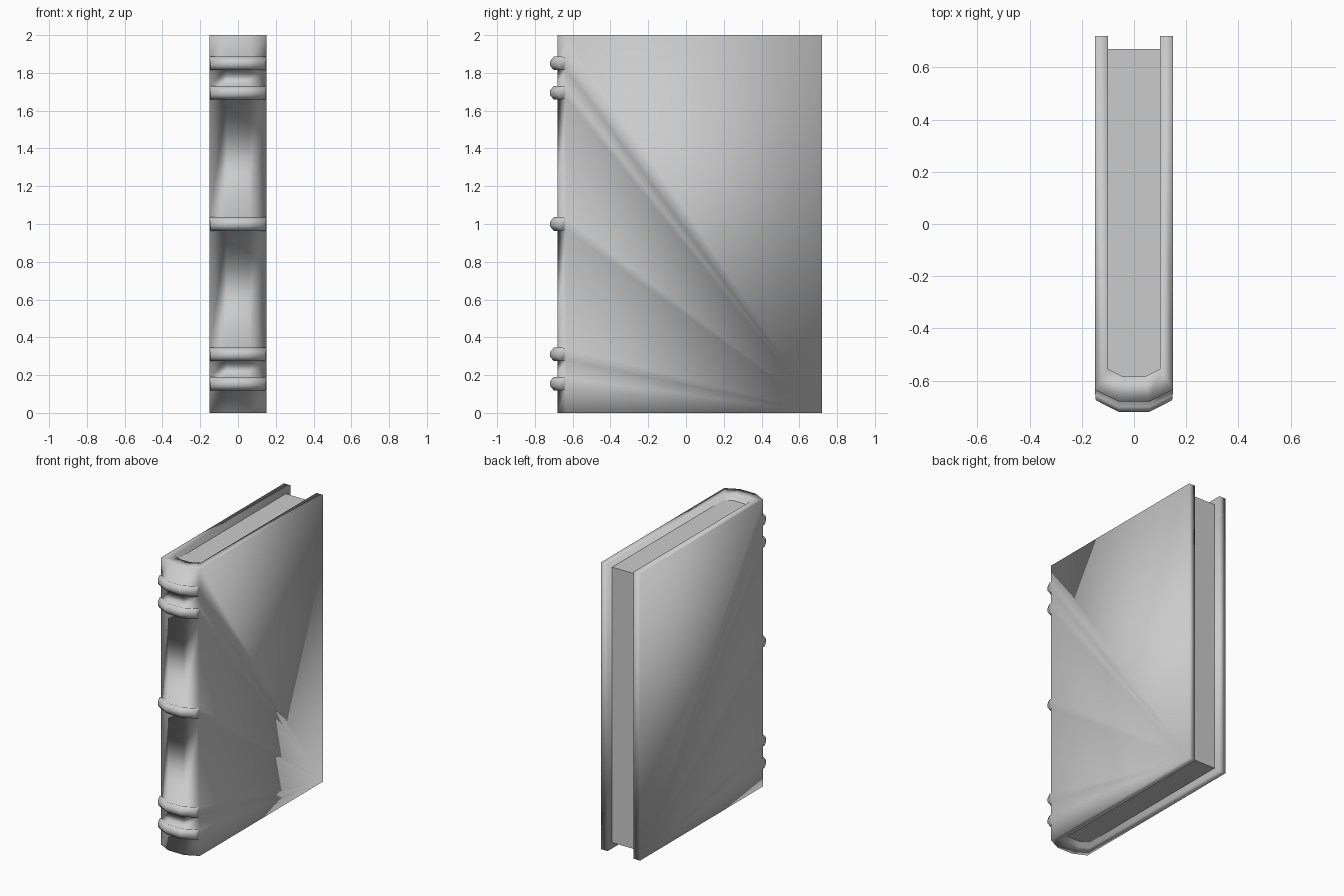
import bpy
import bmesh

cube = bpy.data.objects.get("Cube")
if cube:
    bpy.data.objects.remove(cube, do_unlink=True)

H, BACK = 2.0, 0.72
grey = bpy.data.materials.new("light grey")
grey.use_nodes = True
colour = (0.6, 0.6, 0.6, 1)
grey.diffuse_color = colour
grey.node_tree.nodes["Principled BSDF"].inputs["Base Color"].default_value = colour


def finish(name, bm, smooth):
    bmesh.ops.recalc_face_normals(bm, faces=bm.faces[:])
    for f in bm.faces:
        f.smooth = smooth
    mesh = bpy.data.meshes.new(name)
    bm.to_mesh(mesh)
    bm.free()
    mesh.materials.append(grey)
    bpy.context.collection.objects.link(bpy.data.objects.new(name, mesh))


# Chamfered spine outlines, left to right across the book
outer = [(-0.15, -0.635), (-0.06, -0.68), (0.06, -0.68), (0.15, -0.635)]
inner = [(-0.10, -0.555), (-0.04, -0.585), (0.04, -0.585), (0.10, -0.555)]

# Cover with raised spine bands: rows of (height, outward offset)
band_section = [(-0.03, 0), (-0.036, 0.02), (-0.012, 0.04),
                (0.012, 0.04), (0.036, 0.02), (0.03, 0)]
rows = [(0, 0)]
for centre in (0.155, 0.31, 1.0, 1.695, 1.85):
    rows += [(centre + dz, off) for dz, off in band_section]
rows.append((H, 0))

bm = bmesh.new()
grid = [[bm.verts.new((x * (0.975 if off else 1), y - off, z)) for x, y in outer]
        for z, off in rows]
for low, high in zip(grid, grid[1:]):
    for j in range(3):
        bm.faces.new((low[j], low[j + 1], high[j + 1], high[j]))

# Closed ends of the bands
for start in range(1, len(rows) - 1, len(band_section)):
    for j in (0, 3):
        bm.faces.new([r[j] for r in grid[start:start + len(band_section)]])

# Boards: outer side, fore edge, and the lining path inside
lining = {}
corners = {}
for z in (0, H):
    path = [(-0.10, BACK)] + inner + [(0.10, BACK)]
    lining[z] = [bm.verts.new((x, y, z)) for x, y in path]
    corners[z] = [bm.verts.new((x, BACK, z)) for x in (-0.15, 0.15)]
for side, j, k in ((0, 0, 0), (1, 3, 5)):
    edge = [r[j] for r, (z, off) in zip(grid, rows) if off == 0]
    bm.faces.new(edge + [corners[H][side], corners[0][side]])
    bm.faces.new((corners[0][side], corners[H][side], lining[H][k], lining[0][k]))
for a in range(5):
    bm.faces.new((lining[0][a], lining[0][a + 1], lining[H][a + 1], lining[H][a]))

# Top and bottom rims of the cover
for z, row in ((0, grid[0]), (H, grid[-1])):
    rim = [corners[z][0]] + row + [corners[z][1]]
    for a in range(5):
        bm.faces.new((rim[a], rim[a + 1], lining[z][a + 1], lining[z][a]))
finish("cover", bm, True)

# Page block set in from the cover's edges
bm = bmesh.new()
outline = [(-0.10, 0.67)] + inner + [(0.10, 0.67)]
base = bm.faces.new([bm.verts.new((x, y, 0.04)) for x, y in outline])
grown = bmesh.ops.extrude_face_region(bm, geom=[base])["geom"]
bmesh.ops.translate(bm, vec=(0, 0, H - 0.08),
                    verts=[v for v in grown if isinstance(v, bmesh.types.BMVert)])
if not base.is_valid or len(bm.faces) < 8:
    bm.faces.new([v for v in bm.verts if v.co.z < 0.05])
finish("pages", bm, False)
